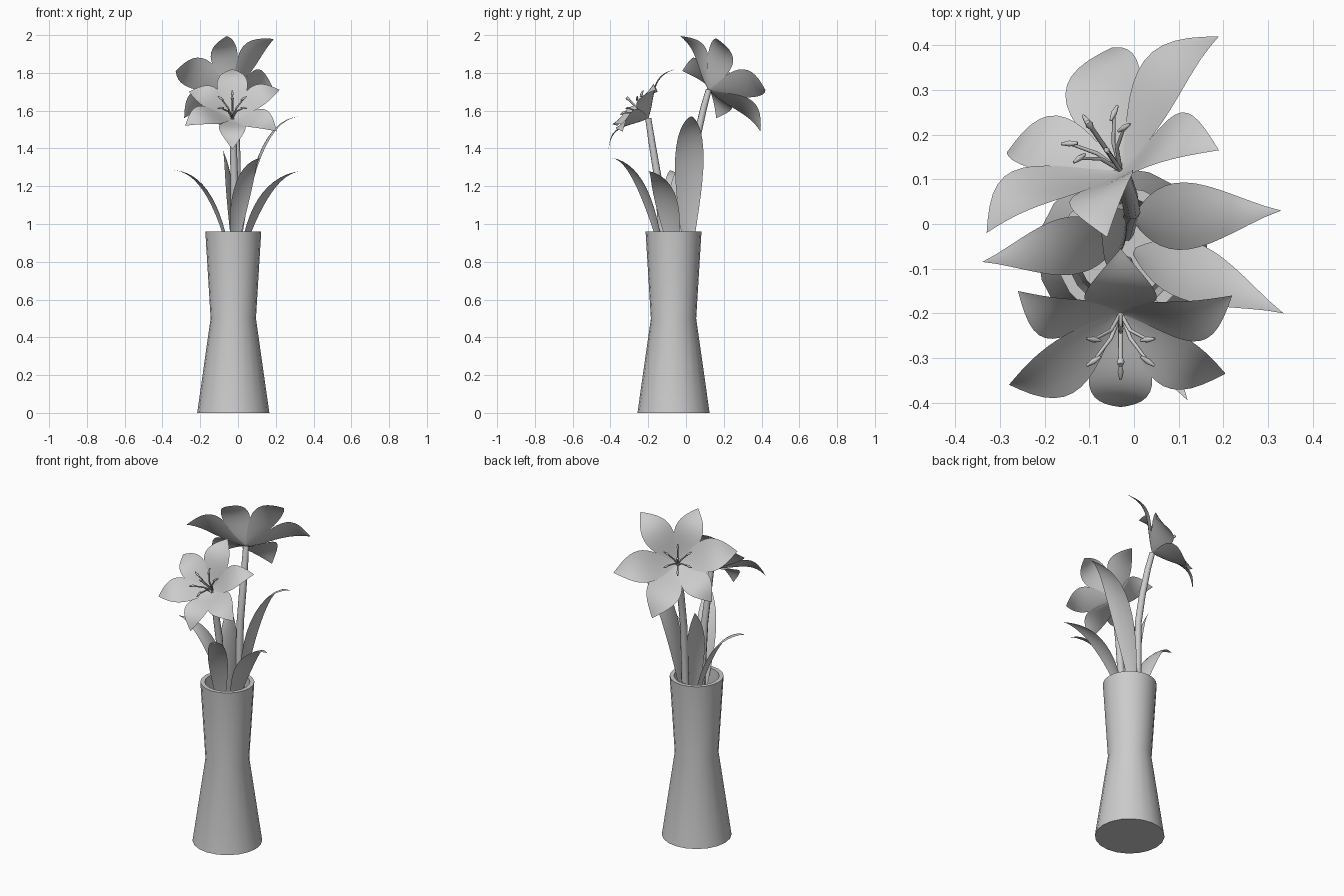
import bpy, math
from mathutils import Vector as V

if "Cube" in bpy.data.objects:
    bpy.data.objects.remove(bpy.data.objects["Cube"])


def mesh_object(name, verts, faces, angle=40):
    me = bpy.data.meshes.new(name)
    me.from_pydata(verts, [], faces)
    ob = bpy.data.objects.new(name, me)
    bpy.context.collection.objects.link(ob)
    bpy.ops.object.select_all(action='DESELECT')
    ob.select_set(True)
    bpy.context.view_layer.objects.active = ob
    bpy.ops.object.shade_smooth_by_angle(angle=math.radians(angle))
    return ob


def tubes(name, splines, depth):
    """Round tubes; each spline is a list of (point, radius factor)."""
    cu = bpy.data.curves.new(name, 'CURVE')
    cu.dimensions = '3D'
    cu.bevel_depth = depth
    cu.bevel_resolution = 2
    cu.use_fill_caps = True
    for pts in splines:
        sp = cu.splines.new('POLY')
        sp.points.add(len(pts) - 1)
        for q, (p, r) in zip(sp.points, pts):
            q.co = (*p, 1)
            q.radius = r
    ob = bpy.data.objects.new(name, cu)
    bpy.context.collection.objects.link(ob)
    bpy.ops.object.select_all(action='DESELECT')
    ob.select_set(True)
    bpy.context.view_layer.objects.active = ob
    bpy.ops.object.convert(target='MESH')
    bpy.ops.object.shade_smooth_by_angle(angle=math.radians(50))


def blade(name, path, side, width, up, cup, n=14, m=6):
    """Thin sheet along path(t), half-width width(t), edges raised by cup."""
    verts, faces = [], []
    for i in range(n + 1):
        t = i / n
        for j in range(m + 1):
            s = 2 * j / m - 1
            w = width(t)
            verts.append(path(t) + side(t) * (s * w) + up * (cup * s * s * w))
    for i in range(n):
        for j in range(m):
            a = i * (m + 1) + j
            faces.append((a, a + 1, a + m + 2, a + m + 1))
    mesh_object(name, verts, faces, 80)


def bezier(a, b, c, t):
    return a * (1 - t) ** 2 + b * (2 * t * (1 - t)) + c * t * t


def petal(name, base, tip, axis, half, bulge):
    side_dir = axis.cross(tip - base).normalized()
    blade(name,
          lambda t: base.lerp(tip, t) + axis * (bulge * math.sin(math.pi * t ** 1.4)),
          lambda t: side_dir,
          lambda t: half * (0.03 * (1 - t) + max(0, math.sin(math.pi * t ** 1.1))),
          axis, 0.1)


def flower(name, base, axis, tips, bulge):
    base, axis = V(base), V(axis).normalized()
    for k, (*tip, half) in enumerate(tips):
        petal(f"{name}_petal_{k + 1}", base, V(tip), axis, half, bulge)
    # stamens with crosswise anthers around a central pistil
    u = axis.cross(V((0, 0, 1))).normalized()
    v = axis.cross(u)
    threads, anthers = [], []
    for k in range(6):
        a = math.radians(60 * k + 30)
        out = u * math.cos(a) + v * math.sin(a)
        end = base + axis * 0.115 + out * 0.07
        threads.append([(base, 1), (base + axis * 0.065 + out * 0.025, 1), (end, 0.8)])
        d = (out + axis * 0.3).normalized() * 0.019
        anthers.append([(end - d, 0.5), (end, 1.1), (end + d, 0.5)])
    top = base + axis * 0.16
    threads.append([(base, 1.2), (top - axis * 0.02, 1.2), (top - axis * 0.01, 2), (top, 1.4)])
    tubes(name + "_stamens", threads, 0.0045)
    tubes(name + "_anthers", anthers, 0.006)


# vase: lathed hourglass wall with hollow inside
cx, cy, N = -0.025, -0.066, 20
profile = [(0.191, 0), (0.12, 0.5), (0.148, 0.96), (0.124, 0.96), (0.1, 0.5), (0.165, 0.03)]
verts = [(cx + r * math.cos(2 * math.pi * k / N), cy + r * math.sin(2 * math.pi * k / N), z)
         for r, z in profile for k in range(N)]
faces = [(i * N + k, i * N + (k + 1) % N, (i + 1) * N + (k + 1) % N, (i + 1) * N + k)
         for i in range(len(profile) - 1) for k in range(N)]
faces += [tuple(range(N))[::-1], tuple(range((len(profile) - 1) * N, len(profile) * N))]
mesh_object("vase", verts, faces)

# flowers: petal tips with half-widths
back_base, front_base = (-0.03, 0.12, 1.71), (-0.03, -0.2, 1.56)
flower("back_flower", back_base, (-0.465, 0.68, 0.57),
       [(-0.33, -0.02, 1.81, 0.092), (-0.06, -0.03, 1.995, 0.077), (0.19, 0.165, 1.98, 0.083),
        (0.19, 0.42, 1.71, 0.09), (-0.05, 0.395, 1.49, 0.093), (-0.285, 0.16, 1.56, 0.078)], 0.055)
flower("front_flower", front_base, (0, -0.72, 0.69),
       [(-0.26, -0.15, 1.70, 0.072), (0.22, -0.16, 1.71, 0.072), (-0.28, -0.36, 1.52, 0.075),
        (0.205, -0.335, 1.49, 0.075), (-0.03, -0.41, 1.395, 0.07), (-0.03, -0.055, 1.82, 0.08)], 0.05)

# stems
tubes("back_stem", [[((-0.02, -0.02, 0.04), 1), ((-0.01, 0.02, 0.95), 1), ((-0.005, 0.03, 1.3), 1),
                     ((-0.01, 0.06, 1.47), 1), ((-0.02, 0.095, 1.62), 0.9), (back_base, 0.8)]], 0.02)
tubes("front_stem", [[((-0.02, -0.09, 0.04), 1), ((-0.02, -0.125, 0.95), 1), ((-0.02, -0.15, 1.25), 1),
                      ((-0.025, -0.18, 1.43), 0.9), (front_base, 0.8)]], 0.02)

# leaves: base, bend point, tip, half-width, facing direction (None = along its lean)
leaves = [((-0.03, -0.03, 0.75), (-0.1, -0.04, 1.27), (-0.34, -0.085, 1.285), 0.06, None),
          ((0.0, -0.06, 0.75), (0.08, -0.08, 1.26), (0.335, -0.2, 1.28), 0.06, None),
          ((0.0, 0.01, 0.75), (0.05, 0.015, 1.56), (0.33, 0.03, 1.57), 0.07, None),
          ((-0.03, -0.11, 0.75), (0.0, -0.2, 1.33), (0.12, -0.395, 1.35), 0.05, None),
          ((-0.02, -0.04, 0.75), (-0.02, -0.06, 1.25), (-0.08, 0.03, 1.39), 0.06, (-1, 0.3, 0))]
for k, (a, b, c, w, facing) in enumerate(leaves):
    a, b, c = V(a), V(b), V(c)
    out = V(facing) if facing else c - a
    out.z = 0
    out.normalize()
    across = V((0, 0, 1)).cross(out)
    blade(f"leaf_{k + 1}", lambda t: bezier(a, b, c, t), lambda t: across,
          lambda t: w * (0.15 * (1 - t) + max(0, math.sin(math.pi * t ** 0.95)) ** 1.15),
          (V((0, 0, 0.6)) - out).normalized(), -0.15)
